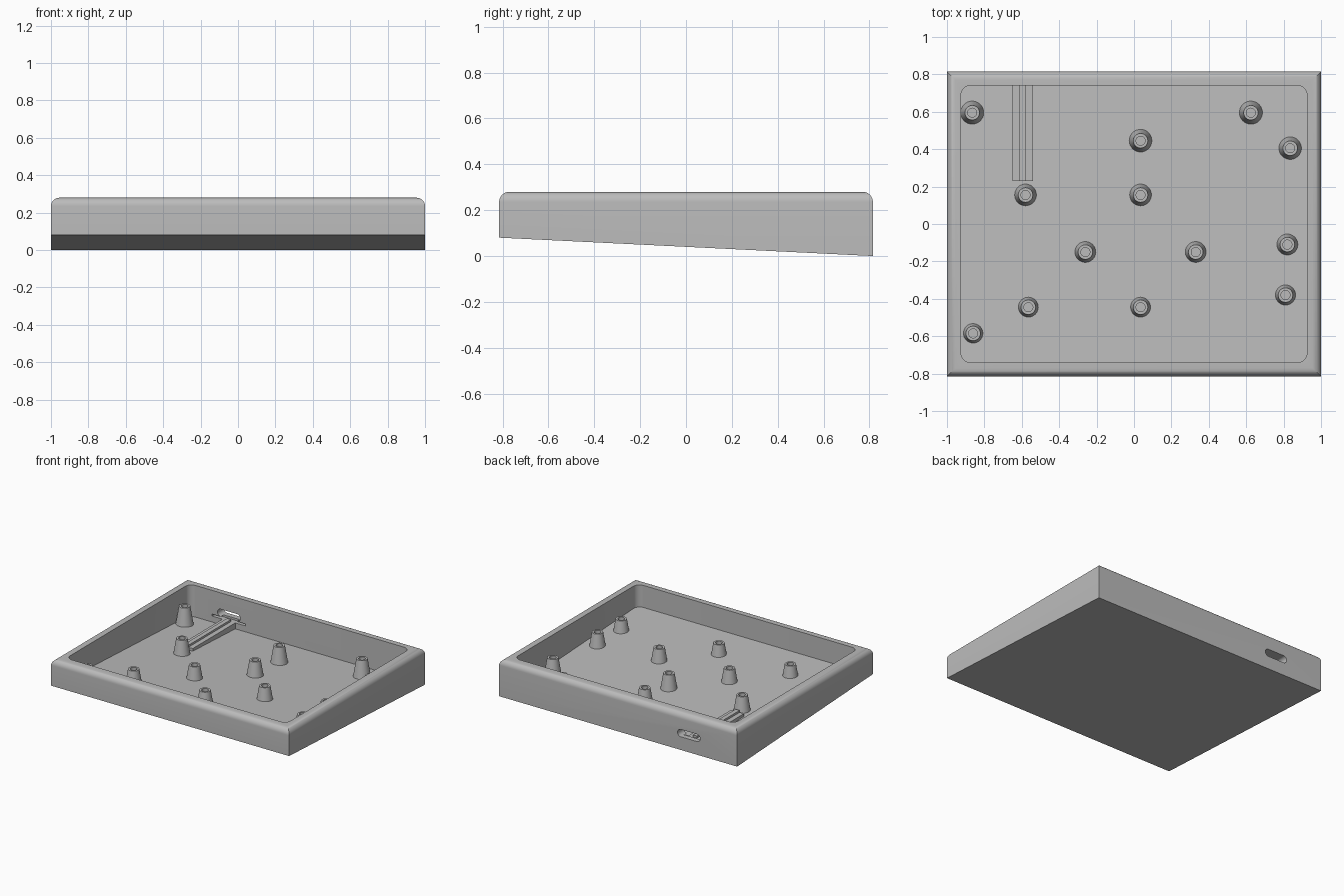
import bpy, bmesh, math
from mathutils import Vector

if "Cube" in bpy.data.objects:
    bpy.data.objects.remove(bpy.data.objects["Cube"])

HX, HY, TOP, FRONT_Z = 1.0, 0.815, 0.28, 0.08
WALL, FLOOR = 0.075, 0.036
PEG_TOP = 0.183
PORT_X, PORT_Z = -0.595, 0.128

grey = bpy.data.materials.new("light_grey")
grey.use_nodes = True
grey.diffuse_color = (0.5, 0.5, 0.5, 1)
grey.node_tree.nodes["Principled BSDF"].inputs["Base Color"].default_value = grey.diffuse_color


def under_z(y):
    """Height of the sloping underside."""
    return FRONT_Z * (HY - y) / (2 * HY)


def floor_z(y):
    return under_z(y) + FLOOR


def finish(name, bm):
    bmesh.ops.recalc_face_normals(bm, faces=bm.faces)
    mesh = bpy.data.meshes.new(name)
    bm.to_mesh(mesh)
    bm.free()
    mesh.materials.append(grey)
    obj = bpy.data.objects.new(name, mesh)
    bpy.context.collection.objects.link(obj)
    return obj


def block(x0, x1, y0, y1, bottom, top):
    """Box whose bottom height is a function of y."""
    bm = bmesh.new()
    bmesh.ops.create_cube(bm, size=2)
    for v in bm.verts:
        y = y1 if v.co.y > 0 else y0
        v.co = Vector((x1 if v.co.x > 0 else x0, y, top if v.co.z > 0 else bottom(y)))
    return bm


def bevel(bm, test, radius, segments=8):
    edges = [e for e in bm.edges if test(*[v.co for v in e.verts])]
    bmesh.ops.bevel(bm, geom=edges, offset=radius, segments=segments,
                    profile=0.5, affect='EDGES')


def is_upright(a, b):
    return (a.xy - b.xy).length < 0.001


def smooth(obj):
    bpy.ops.object.select_all(action='DESELECT')
    obj.select_set(True)
    bpy.context.view_layer.objects.active = obj
    bpy.ops.object.shade_smooth_by_angle(angle=math.radians(30))


def cut(obj, cutter):
    mod = obj.modifiers.new("cut", 'BOOLEAN')
    mod.operation, mod.solver, mod.object = 'DIFFERENCE', 'EXACT', cutter
    bpy.context.view_layer.objects.active = obj
    bpy.ops.object.modifier_apply(modifier=mod.name)
    bpy.data.objects.remove(cutter)


# Wedge-shaped tray with a rounded rim
bm = block(-HX, HX, -HY, HY, under_z, TOP)
bevel(bm, lambda a, b: min(a.z, b.z) > TOP - 0.001, 0.045)
case = finish("case_tray", bm)

# Cavity with rounded upright corners
bm = block(WALL - HX, HX - WALL, WALL - HY, HY - WALL, floor_z, TOP + 0.1)
bevel(bm, is_upright, 0.05)
cut(case, finish("cavity_cutter", bm))

# Rounded cable port through the back wall
bm = block(PORT_X - 0.095, PORT_X + 0.095, HY - 0.12, HY + 0.05,
           lambda y: PORT_Z - 0.028, PORT_Z + 0.028)
bevel(bm, lambda a, b: abs(a.y - b.y) > 0.1, 0.027)
cut(case, finish("port_cutter", bm))

# Thin board slot in the inside of the back wall
bm = block(PORT_X - 0.14, PORT_X + 0.14, HY - WALL - 0.03, HY - WALL + 0.035,
           lambda y: 0.085, 0.1)
cut(case, finish("slot_cutter", bm))
smooth(case)

# Stepped support rail leading to the port
for name, half, top in (("support_rail", 0.054, 0.085), ("support_rib", 0.017, 0.1)):
    finish(name, block(PORT_X - half, PORT_X + half, 0.23, HY - WALL + 0.002,
                       lambda y: floor_z(y) - 0.01, top))


# Tapered hollow screw posts, all level at the top
def post(name, x, y, sides=32):
    base = floor_z(y) - 0.008
    flare = 0.039 + (PEG_TOP - base) / 6
    profile = [(flare, base), (0.039, PEG_TOP), (0.024, PEG_TOP), (0.024, PEG_TOP - 0.06)]
    bm = bmesh.new()
    rings = [[bm.verts.new((x + r * math.cos(a), y + r * math.sin(a), z))
              for a in (math.tau * i / sides for i in range(sides))]
             for r, z in profile]
    for low, high in zip(rings, rings[1:]):
        for i in range(sides):
            j = (i + 1) % sides
            bm.faces.new((low[i], low[j], high[j], high[i]))
    bm.faces.new(rings[0])
    bm.faces.new(rings[-1])
    smooth(finish(name, bm))


POSTS = [(-0.865, 0.595), (0.625, 0.595), (0.035, 0.445), (0.835, 0.405),
         (-0.58, 0.155), (0.035, 0.155), (-0.26, -0.15), (0.33, -0.15),
         (0.82, -0.11), (0.81, -0.38), (-0.565, -0.445), (0.035, -0.445),
         (-0.86, -0.585)]
for n, (x, y) in enumerate(POSTS, 1):
    post(f"screw_post_{n}", x, y)
